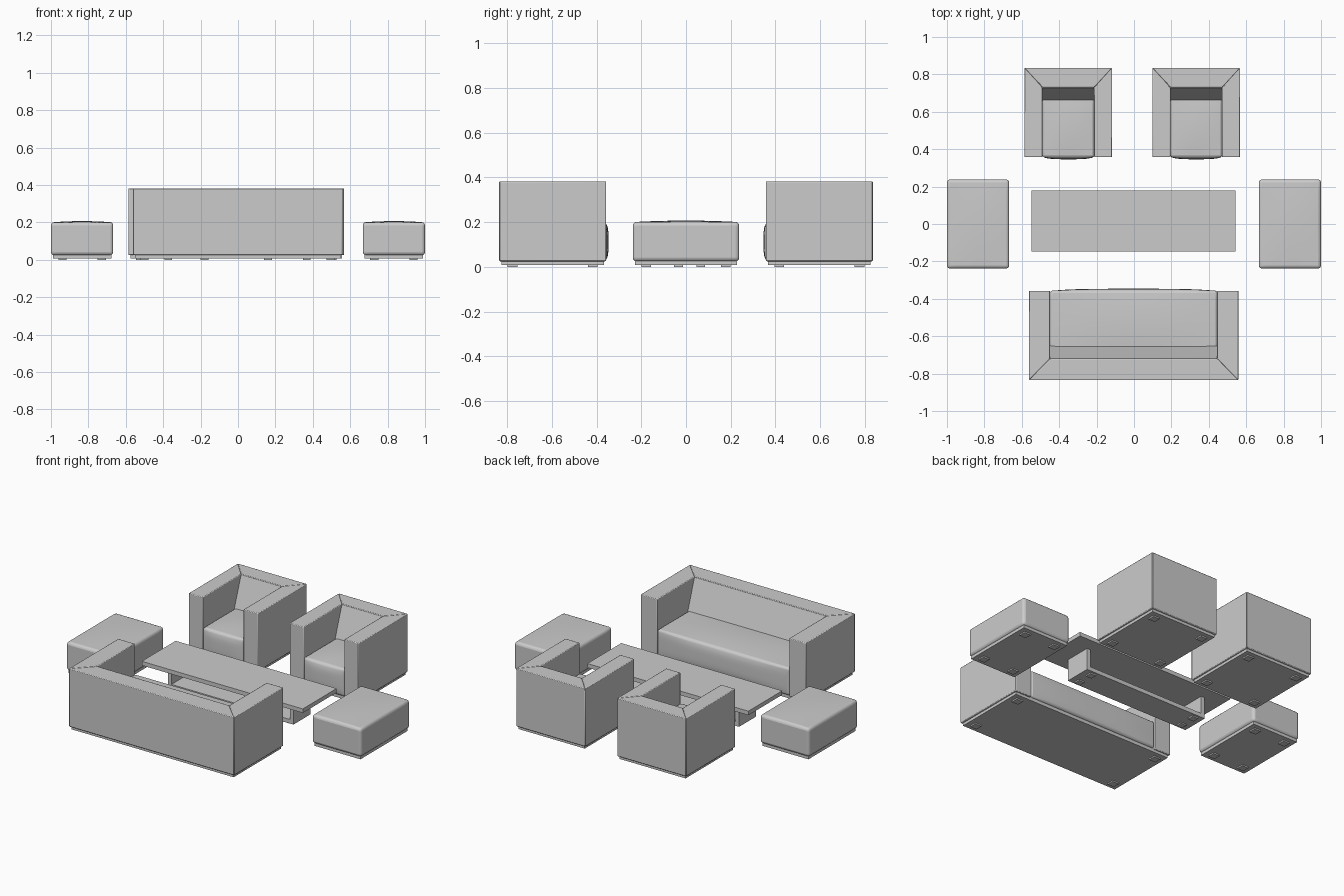
import bpy, bmesh
from mathutils import Matrix

if "Cube" in bpy.data.objects:
    bpy.data.objects.remove(bpy.data.objects["Cube"])


def finish(bm, name, place, bevel, segs=2):
    bmesh.ops.recalc_face_normals(bm, faces=bm.faces)
    me = bpy.data.meshes.new(name)
    bm.to_mesh(me)
    bm.free()
    ob = bpy.data.objects.new(name, me)
    bpy.context.collection.objects.link(ob)
    ob.matrix_world = place
    if bevel:
        mod = ob.modifiers.new("soft_edges", 'BEVEL')
        mod.width, mod.segments = bevel, segs
        mod.limit_method, mod.angle_limit = 'ANGLE', 0.7
        bpy.ops.object.select_all(action='DESELECT')
        ob.select_set(True)
        bpy.context.view_layer.objects.active = ob
        bpy.ops.object.shade_smooth_by_angle(angle=0.6)
    return ob


def prism(name, place, low, z0, z1, high=None, bevel=0.004):
    """Solid between two outlines with the same number of corners."""
    bm = bmesh.new()
    a = [bm.verts.new((x, y, z0)) for x, y in low]
    b = [bm.verts.new((x, y, z1)) for x, y in (high or low)]
    bm.faces.new(a)
    bm.faces.new(b)
    n = len(a)
    for i in range(n):
        j = (i + 1) % n
        bm.faces.new((a[i], a[j], b[j], b[i]))
    return finish(bm, name, place, bevel)


def box(name, place, x0, x1, y0, y1, z0, z1, bevel=0.0):
    return prism(name, place, [(x0, y0), (x1, y0), (x1, y1), (x0, y1)], z0, z1, bevel=bevel)


def cushion(name, place, x0, x1, y0, y1, z0, z1, crown, bulge, bevel):
    """Padded block with a crowned top and, if wanted, a bulging front."""
    bm = bmesh.new()
    bmesh.ops.create_cube(bm, size=2)
    bmesh.ops.subdivide_edges(bm, edges=bm.edges[:], cuts=7, use_grid_fill=True)
    for v in bm.verts:
        u, w, t = v.co
        x = x0 + (x1 - x0) * (u + 1) / 2
        y = y0 + (y1 - y0) * (w + 1) / 2
        z = z0 + (z1 - z0) * (t + 1) / 2
        if t > 0.99:
            z += crown * (1 - u * u) * (1 - w * w)
        if w < -0.99:
            y -= bulge * (1 - u ** 4) * (1 - t ** 4)
        v.co = (x, y, z)
    return finish(bm, name, place, bevel, 3)


def plinth_and_feet(name, place, hx, hy):
    box(name + "_plinth", place, -hx + .01, hx - .01, -hy + .01, hy - .01, .008, .03)
    for sx in (-1, 1):
        for sy in (-1, 1):
            cx, cy = sx * (hx - .062), sy * (hy - .06)
            box(name + "_foot", place, cx - .022, cx + .022, cy - .022, cy + .022, 0, .009)


def seat_unit(name, place, hx, arm, back):
    """Armchair or sofa facing local -y, with mitred arms and back."""
    hy, top, ix = .239, .382, hx - arm
    iy = hy - back
    for s, side in ((-1, "left"), (1, "right")):
        prism(f"{name}_{side}_arm", place,
              [(s * hx, -hy), (s * hx, hy), (s * ix, iy), (s * ix, -hy)], .025, top)
    prism(name + "_back", place,
          [(-hx, hy), (hx, hy), (ix, iy), (-ix, iy)], .025, top)
    # sloping back pad
    f = iy - .115
    prism(name + "_back_pad", place,
          [(-ix, f), (ix, f), (ix, iy + .01), (-ix, iy + .01)], .06, top - .003,
          [(-ix, iy - .002), (ix, iy - .002), (ix, iy + .01), (-ix, iy + .01)], bevel=0)
    cushion(name + "_seat", place, -ix, ix, -hy, iy - .05, .028, .197, .008, .011, .012)
    plinth_and_feet(name, place, hx, hy)


def at(x, y):
    return Matrix.Translation((x, y, 0))


# armchairs and sofa
seat_unit("left_armchair", at(-.351, .596), .234, .096, .105)
seat_unit("right_armchair", at(.333, .596), .234, .096, .105)
seat_unit("sofa", at(-.002, -.596) @ Matrix.Rotation(3.14159265, 4, 'Z'), .56, .113, .115)

# ottomans
for s, side in ((-1, "left"), (1, "right")):
    place = at(s * .8335, 0)
    cushion(side + "_ottoman", place, -.1665, .1665, -.238, .238, .025, .2, .007, 0, .016)
    plinth_and_feet(side + "_ottoman", place, .1665, .238)

# coffee table: top, end panels and low shelf
table = at(-.003, .016)
box("table_top", table, -.546, .546, -.164, .164, .142, .167)
box("table_shelf", table, -.426, .426, -.083, .083, .008, .033)
for s in (-1, 1):
    a, b = sorted((s * .426, s * .401))
    box("table_end_panel", table, a, b, -.083, .083, .033, .142)
    for t in (-1, 1):
        box("table_foot", table, s * .37 - .02, s * .37 + .02, t * .05 - .02, t * .05 + .02, 0, .008)
